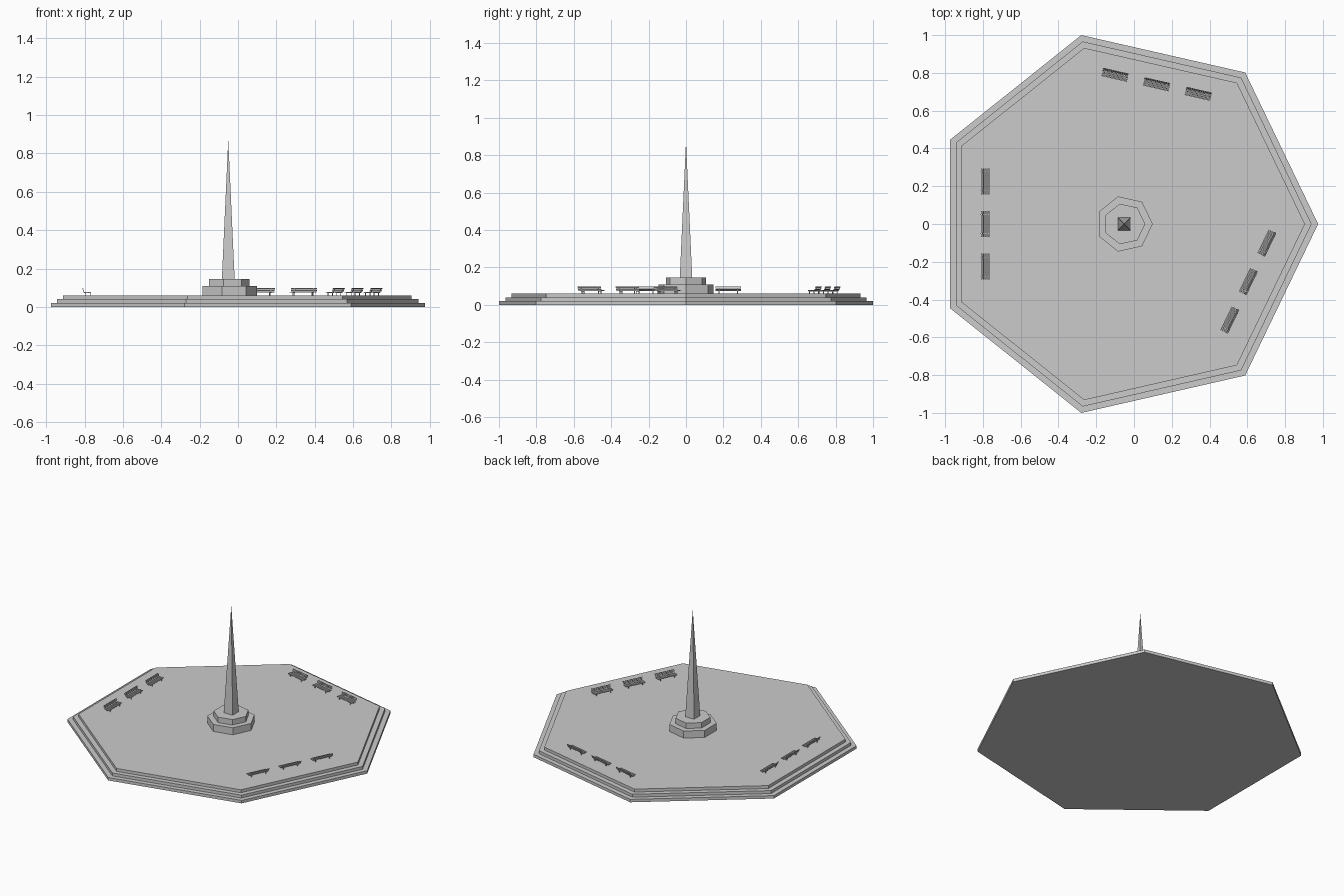
import bpy, bmesh
from math import pi, cos, sin
from mathutils import Matrix, Vector

if "Cube" in bpy.data.objects:
    bpy.data.objects.remove(bpy.data.objects["Cube"])

CX = -0.0508  # plaza axis


def finish(name, bm):
    bmesh.ops.recalc_face_normals(bm, faces=bm.faces)
    mesh = bpy.data.meshes.new(name)
    bm.to_mesh(mesh)
    bm.free()
    ob = bpy.data.objects.new(name, mesh)
    bpy.context.collection.objects.link(ob)
    return ob


def prism(name, sides, r1, r2, z0, z1, turn=0):
    bm = bmesh.new()
    m = Matrix.Translation((CX, 0, (z0 + z1) / 2)) @ Matrix.Rotation(turn, 4, 'Z')
    # the first cone vertex lies on +y, so turn it to face +x
    bmesh.ops.create_cone(bm, cap_ends=True, segments=sides, radius1=r1,
                          radius2=r2, depth=z1 - z0)
    first = max(bm.verts, key=lambda v: v.co.x if abs(v.co.y) < 1e-4 else -9)
    if abs(first.co.y) > 1e-4 or first.co.x < 0:
        m = m @ Matrix.Rotation(-pi / 2, 4, 'Z')
    bmesh.ops.transform(bm, matrix=m, verts=bm.verts)
    return finish(name, bm)


def box(bm, size, loc, tilt=0):
    m = (Matrix.Translation(loc) @ Matrix.Rotation(tilt, 4, 'Y')
         @ Matrix.Diagonal((*size, 1)))
    bmesh.ops.create_cube(bm, size=1, matrix=m)


# stepped seven-sided plaza
for i, r in enumerate((1.0257, 0.991, 0.956)):
    prism(f"plaza_step_{i + 1}", 7, r, r, 0.02 * i, 0.02 * (i + 1))

# pedestal tiers and obelisk
prism("pedestal_lower", 7, 0.15, 0.15, 0.06, 0.108)
prism("pedestal_upper", 7, 0.11, 0.11, 0.108, 0.145)
prism("obelisk", 4, 0.047, 0.0005, 0.145, 0.865, pi / 4)


# bench: local +x points outward, length runs along y
def bench_mesh():
    bm = bmesh.new()
    for i in range(4):  # seat slats
        box(bm, (0.0065, 0.138, 0.003), (-0.019 + 0.0092 * i, 0, 0.0165))
    for i in range(3):  # back slats
        box(bm, (0.0025, 0.138, 0.0045), (0.0155 + 0.0025 * i, 0, 0.0225 + 0.0065 * i), 0.35)
    for y in (-0.05, 0.05):  # end frames
        box(bm, (0.036, 0.004, 0.003), (-0.004, y, 0.0135))
        box(bm, (0.003, 0.004, 0.013), (-0.018, y, 0.0065))
        box(bm, (0.003, 0.004, 0.013), (0.008, y, 0.0065))
        box(bm, (0.003, 0.004, 0.026), (0.018, y, 0.025), 0.35)
    return finish("bench", bm)


# three benches along each of three sides: (side angle, distance, shift)
source = bench_mesh()
mesh = source.data
bpy.data.objects.remove(source)
for ang, dist, shift in ((pi, 0.737, 0), (3 * pi / 7, 0.759, -0.002), (-pi / 7, 0.723, 0.01)):
    for k in (-1, 0, 1):
        ob = bpy.data.objects.new("bench", mesh)
        t = shift + 0.226 * k
        ob.location = (CX + dist * cos(ang) - t * sin(ang),
                       dist * sin(ang) + t * cos(ang), 0.06)
        ob.rotation_euler.z = ang
        bpy.context.collection.objects.link(ob)
